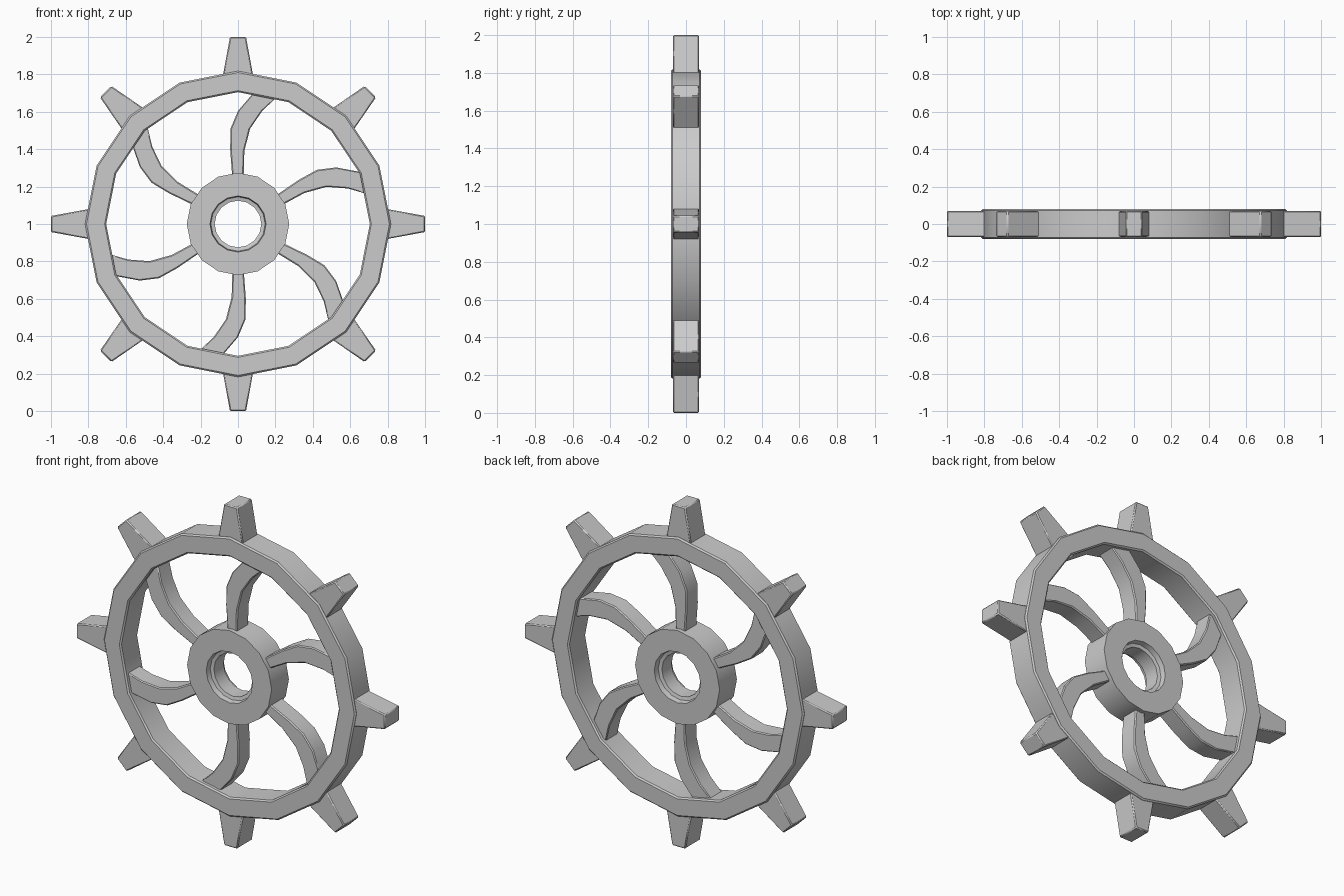
import bpy, bmesh
from math import sin, cos, pi, radians

if "Cube" in bpy.data.objects:
    bpy.data.objects.remove(bpy.data.objects["Cube"])

CZ = 1.0  # height of the wheel centre


def finish(name, bm, bevel):
    bmesh.ops.recalc_face_normals(bm, faces=bm.faces)
    me = bpy.data.meshes.new(name)
    bm.to_mesh(me)
    bm.free()
    ob = bpy.data.objects.new(name, me)
    bpy.context.collection.objects.link(ob)
    ob.location = (0, 0, CZ)
    if bevel:
        mod = ob.modifiers.new("edge_bevel", 'BEVEL')
        mod.width = bevel
        mod.segments = 1
        mod.limit_method = 'ANGLE'
        mod.angle_limit = radians(40)
    bpy.ops.object.select_all(action='DESELECT')
    ob.select_set(True)
    bpy.context.view_layer.objects.active = ob
    bpy.ops.object.shade_smooth_by_angle(angle=radians(30))
    return ob


def revolve(name, profile, sides, bevel):
    """Closed (radius, y) profile swept around the y axis."""
    bm = bmesh.new()
    rings = []
    for i in range(sides):
        a = 2 * pi * i / sides
        rings.append([bm.verts.new((r * cos(a), y, r * sin(a))) for r, y in profile])
    n = len(profile)
    for i in range(sides):
        p, q = rings[i], rings[(i + 1) % sides]
        for j in range(n):
            k = (j + 1) % n
            bm.faces.new((p[j], p[k], q[k], q[j]))
    return finish(name, bm, bevel)


def strip(name, left, right, depth, angle, bevel):
    """Solid band between two outlines, turned about the axle by angle."""
    bm = bmesh.new()
    c, s = cos(angle), sin(angle)

    def vert(p, y):
        return bm.verts.new((p[0] * c + p[1] * s, y, p[1] * c - p[0] * s))

    loops = [(vert(l, -depth), vert(r, -depth), vert(r, depth), vert(l, depth))
             for l, r in zip(left, right)]
    for a, b in zip(loops, loops[1:]):
        for j in range(4):
            k = (j + 1) % 4
            bm.faces.new((a[j], a[k], b[k], b[j]))
    bm.faces.new(loops[0])
    bm.faces.new(loops[-1])
    return finish(name, bm, bevel)


# outer rim
revolve("rim", [(0.705, -0.08), (0.818, -0.08), (0.818, 0.08), (0.705, 0.08)], 16, 0.008)

# hub with a stepped bore
revolve("hub", [(0.15, -0.08), (0.274, -0.08), (0.274, 0.08), (0.15, 0.08),
                (0.145, 0.05), (0.125, 0.045), (0.125, -0.045), (0.145, -0.05)], 16, 0)

# curved spokes
LEFT = [(-0.03, 0.24), (-0.033, 0.28), (-0.042, 0.40), (-0.04, 0.51), (0.0, 0.605), (0.09, 0.71)]
RIGHT = [(0.03, 0.24), (0.031, 0.28), (0.034, 0.39), (0.065, 0.51), (0.13, 0.605), (0.22, 0.69)]
for i in range(6):
    strip(f"spoke_{i + 1}", LEFT, RIGHT, 0.055, i * pi / 3, 0.006)

# tapered teeth
for i in range(8):
    strip(f"tooth_{i + 1}", [(-0.087, 0.76), (-0.043, 1.0)], [(0.087, 0.76), (0.043, 1.0)],
          0.07, i * pi / 4, 0.006)
